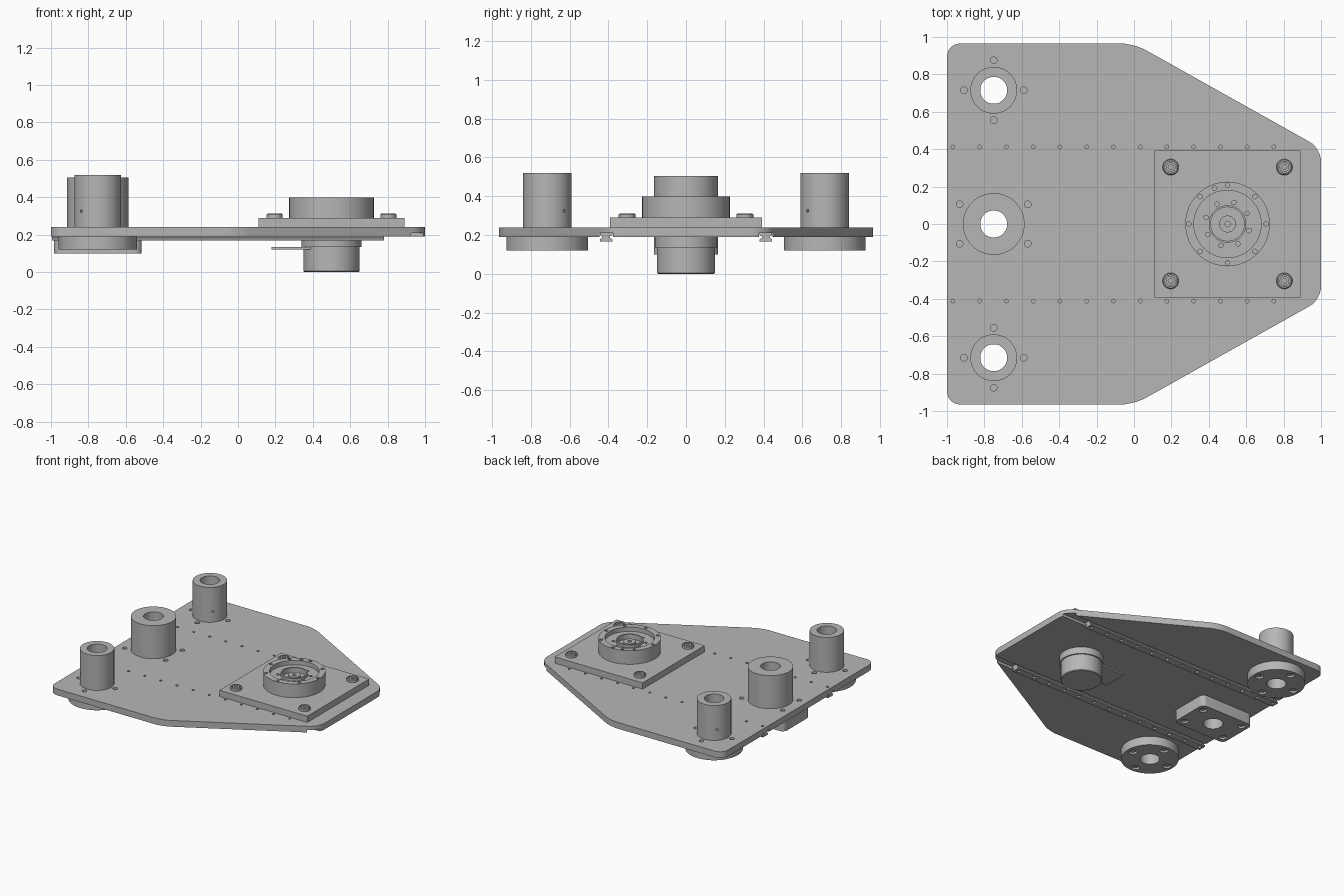
import bpy, bmesh
from math import cos, sin, pi, radians

cube = bpy.data.objects.get("Cube")
if cube:
    bpy.data.objects.remove(cube, do_unlink=True)

grey = bpy.data.materials.new("machined_grey")
grey.use_nodes = True
grey.diffuse_color = (0.47, 0.47, 0.47, 1)
grey.node_tree.nodes["Principled BSDF"].inputs["Base Color"].default_value = grey.diffuse_color
parts = []


def make(name, bm):
    bmesh.ops.recalc_face_normals(bm, faces=bm.faces)
    mesh = bpy.data.meshes.new(name)
    bm.to_mesh(mesh)
    bm.free()
    mesh.materials.append(grey)
    ob = bpy.data.objects.new(name, mesh)
    bpy.context.collection.objects.link(ob)
    parts.append(ob)
    return ob


def prism(name, outline, z0, z1, corner=0.0):
    """Extruded outline with optional rounded upright corners."""
    bm = bmesh.new()
    face = bm.faces.new([bm.verts.new((x, y, z0)) for x, y in outline])
    new = bmesh.ops.extrude_face_region(bm, geom=[face])["geom"]
    verts = [v for v in new if isinstance(v, bmesh.types.BMVert)]
    bmesh.ops.translate(bm, verts=verts, vec=(0, 0, z1 - z0))
    if corner:
        upright = [e for e in bm.edges if abs(e.verts[0].co.z - e.verts[1].co.z) > 0.001]
        bmesh.ops.bevel(bm, geom=upright, offset=corner, segments=6, profile=0.5, affect='EDGES')
    return make(name, bm)


def rect(x0, x1, y0, y1):
    return [(x0, y0), (x1, y0), (x1, y1), (x0, y1)]


def lathe(name, profile, x, y, closed=False, n=64):
    """Spin an (r, z) profile about an upright axis."""
    bm = bmesh.new()
    rings = []
    for r, z in profile:
        if r == 0:
            rings.append([bm.verts.new((x, y, z))] * n)
        else:
            rings.append([bm.verts.new((x + r * cos(2 * pi * i / n), y + r * sin(2 * pi * i / n), z))
                          for i in range(n)])
    pairs = list(zip(rings, rings[1:]))
    if closed:
        pairs.append((rings[-1], rings[0]))
    for a, b in pairs:
        for i in range(n):
            j = (i + 1) % n
            bm.faces.new(list(dict.fromkeys([a[i], a[j], b[j], b[i]])))
    return make(name, bm)


def pin(name, x, y, r, z0, z1, n=24):
    return lathe(name, [(0, z0), (r, z0), (r, z1), (0, z1)], x, y, n=n)


def cut(target, cutters):
    """Subtract the cutters as one mesh, then discard them."""
    bm = bmesh.new()
    for c in cutters:
        bm.from_mesh(c.data)
        parts.remove(c)
        bpy.data.objects.remove(c, do_unlink=True)
    tool = make("cutter", bm)
    parts.remove(tool)
    mod = target.modifiers.new("cut", 'BOOLEAN')
    mod.operation, mod.solver, mod.object = 'DIFFERENCE', 'EXACT', tool
    bpy.context.view_layer.objects.active = target
    bpy.ops.object.modifier_apply(modifier=mod.name)
    bpy.data.objects.remove(tool, do_unlink=True)


HUB_X, HUB_Y, RAIL_Y, HEAD_X = -0.75, 0.715, 0.412, 0.5
BOT, TOP = 0.19, 0.24
rail_holes = [-0.968 + 0.143 * i for i in range(13)]
block_bolts = [(HUB_X + sx * 0.182, sy * 0.105) for sx in (-1, 1) for sy in (-1, 1)]


def hub_bolts(y):
    return [(HUB_X + 0.16 * cos(k * pi / 2), y + 0.16 * sin(k * pi / 2)) for k in range(4)]


# Base plate with rail grooves and holes
base = prism("base_plate", [(-1, -0.965), (0, -0.965), (1, -0.405), (1, 0.405), (0, 0.965), (-1, 0.965)],
             BOT, TOP, 0.07)
cut(base, [prism("groove", rect(-1.1, 1.1, s * RAIL_Y - 0.035, s * RAIL_Y + 0.035), 0.15, 0.21)
           for s in (-1, 1)])
holes = [pin("hole", HUB_X, y, 0.1, 0.1, 0.3, 48) for y in (-HUB_Y, 0, HUB_Y)]
holes += [pin("hole", x, y, 0.018, 0.1, 0.3) for x, y in hub_bolts(HUB_Y) + hub_bolts(-HUB_Y) + block_bolts]
holes += [pin("hole", x, s * RAIL_Y, 0.01, 0.1, 0.3, 12) for x in rail_holes for s in (-1, 1)]
cut(base, holes)

# Linear rails with a waisted section and counterbored underside
for s, side in ((-1, "right"), (1, "left")):
    half = [(0.032, 0.168), (0.032, 0.178), (0.02, 0.186), (0.02, 0.194), (0.032, 0.2), (0.032, 0.21)]
    section = half + [(-y, z) for y, z in reversed(half)]
    bm = bmesh.new()
    ends = [[bm.verts.new((x, s * RAIL_Y + y, z)) for y, z in section] for x in (-0.995, 0.78)]
    for end in ends:
        bm.faces.new(end)
    for i in range(len(section)):
        j = (i + 1) % len(section)
        bm.faces.new((ends[0][i], ends[0][j], ends[1][j], ends[1][i]))
    rail = make(side + "_rail", bm)
    cut(rail, [pin("bore", x, s * RAIL_Y, 0.014, 0.15, 0.183, 12) for x in rail_holes])

# Flanged corner sleeves with cross-drilled set screw holes
for s, side in ((-1, "right"), (1, "left")):
    y = s * HUB_Y
    sleeve = lathe(side + "_flanged_sleeve",
                   [(0.072, 0.12), (0.21, 0.12), (0.21, BOT), (0.125, BOT), (0.125, 0.52), (0.072, 0.52)],
                   HUB_X, y, closed=True)
    cutters = [pin("bore", px, py, 0.03, 0.1, 0.15) for px, py in hub_bolts(y)]
    for sign in (-1, 1):
        drill = pin("drill", 0, 0, 0.008, -0.03, 0.03, 12)
        for v in drill.data.vertices:
            a, b, c = v.co
            d = 0.125 + c
            v.co = (HUB_X + sign * (d - a) * 0.7071, y - s * sign * (d + a) * 0.7071, 0.325 + b)
        bm = bmesh.new()
        bm.from_mesh(drill.data)
        bmesh.ops.recalc_face_normals(bm, faces=bm.faces)
        bm.to_mesh(drill.data)
        bm.free()
        cutters.append(drill)
    cut(sleeve, cutters)
    for px, py in hub_bolts(y):
        pin(side + "_sleeve_screw", px, py, 0.022, 0.13, 0.16)

# Middle sleeve and its clamp block
lathe("middle_sleeve", [(0.072, 0.102), (0.1, 0.102), (0.1, 0.2), (0.165, 0.2), (0.165, 0.505), (0.072, 0.505)],
      HUB_X, 0, closed=True)
block = prism("clamp_block", rect(-0.985, -0.515, -0.165, 0.165), 0.1, BOT, 0.04)
cut(block, [pin("bore", HUB_X, 0, 0.073, 0.05, 0.3, 64)]
    + [pin("bore", x, y, 0.028, 0.05, 0.13) for x, y in block_bolts])
for x, y in block_bolts:
    pin("block_screw", x, y, 0.02, 0.11, 0.14)

# Square mount plate with cupped corner screws
prism("mount_plate", rect(0.11, 0.89, -0.392, 0.392), TOP, 0.29)
for sx in (-1, 1):
    for sy in (-1, 1):
        lathe("corner_screw", [(0.043, 0.29), (0.043, 0.307), (0.038, 0.312), (0.031, 0.312), (0.031, 0.298),
                               (0.026, 0.298), (0.026, 0.31), (0.013, 0.31), (0.013, 0.298), (0, 0.298)],
              HEAD_X + sx * 0.304, sy * 0.304, n=32)

# Rotary head: stepped rim, inner collar and shaft
head = lathe("rotary_head", [(0, 0.28), (0.226, 0.28), (0.226, 0.4), (0.18, 0.4), (0.18, 0.365), (0.1, 0.365),
                             (0.1, 0.385), (0.09, 0.385), (0.09, 0.345), (0.045, 0.345), (0.045, 0.37),
                             (0.015, 0.37), (0.015, 0.35), (0, 0.35)], HEAD_X, 0)
spots = [(0.207, k * 45, 0.4) for k in range(8)] + [(0.203, 110, 0.4)]
spots += [(0.12, 28 + k * 45, 0.365) for k in range(8)]
cut(head, [pin("bore", HEAD_X + r * cos(radians(a)), r * sin(radians(a)), 0.012, z - 0.02, z + 0.02, 16)
           for r, a, z in spots])

# Drive motor below, with collar and connector tab
lathe("motor", [(0, 0), (0.145, 0), (0.15, 0.005), (0.15, 0.135), (0.16, 0.135), (0.16, 0.2), (0, 0.2)],
      HEAD_X, 0)
prism("connector_tab", rect(0.18, 0.42, -0.1, 0.1), 0.121, 0.133)

# Shading
bpy.ops.object.select_all(action='DESELECT')
for ob in parts:
    ob.select_set(True)
bpy.context.view_layer.objects.active = base
bpy.ops.object.shade_smooth_by_angle(angle=radians(30))
